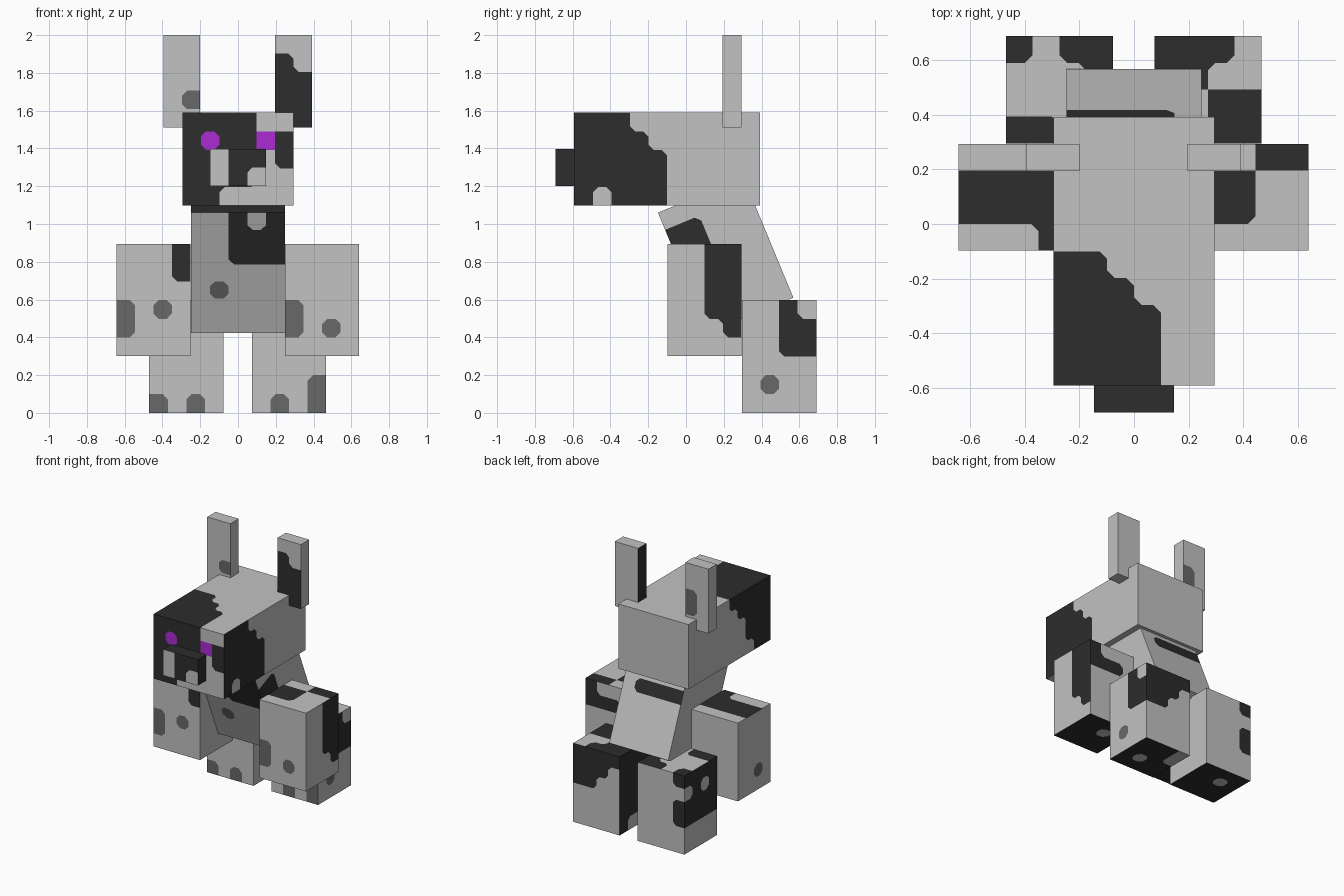
import bpy, bmesh, math
from mathutils import Vector

if "Cube" in bpy.data.objects:
    bpy.data.objects.remove(bpy.data.objects["Cube"])

# Flat colours
COLOURS = {
    "light_grey": (0.54, 0.54, 0.54, 1),
    "charcoal": (0.026, 0.026, 0.026, 1),
    "mid_grey": (0.14, 0.14, 0.14, 1),
    "purple": (0.407, 0.025, 0.638, 1),
}
MATS = []
for mat_name, rgba in COLOURS.items():
    m = bpy.data.materials.new(mat_name)
    m.diffuse_color = rgba
    m.use_nodes = True
    m.node_tree.nodes["Principled BSDF"].inputs["Base Color"].default_value = m.diffuse_color
    MATS.append(m)
L, D, M, P = range(4)

# face: (normal axis, side, u axis, v axis, flip winding)
FACES = {
    "front": (1, -1, 0, 2, False), "back": (1, 1, 0, 2, True),
    "right": (0, 1, 1, 2, False), "left": (0, -1, 1, 2, True),
    "top": (2, 1, 0, 1, False), "bottom": (2, -1, 0, 1, True),
}
CORNERS = [(-1, -1), (1, -1), (1, 1), (-1, 1)]
CUT = 0.28


def block(name, lo, hi, cells, paint=(), base=L, tilt=0.0):
    """Box whose faces are cut into cells; paint = (face, u0, v0, u1, v1, colour), inclusive.
    Outer corners of painted patches are clipped."""
    lo, hi = Vector(lo), Vector(hi)
    size = hi - lo
    bm = bmesh.new()

    def add(pts, colour, flip):
        f = bm.faces.new([bm.verts.new(p) for p in (reversed(pts) if flip else pts)])
        f.material_index = colour

    for face, (n, side, ua, va, flip) in FACES.items():
        rects = [r[1:] for r in paint if r[0] == face]
        nu, nv = (cells[ua], cells[va]) if rects else (1, 1)
        grid = {(i, j): base for i in range(nu) for j in range(nv)}
        for u0, v0, u1, v1, c in rects:
            for i in range(u0, u1 + 1):
                for j in range(v0, v1 + 1):
                    grid[i, j] = c

        def point(u, v):
            p = Vector((0, 0, 0))
            p[n] = side * size[n] / 2
            p[ua] = (u / nu - 0.5) * size[ua]
            p[va] = (v / nv - 0.5) * size[va]
            return p

        for (i, j), c in grid.items():
            quad = [point(i + (a + 1) / 2, j + (b + 1) / 2) for a, b in CORNERS]
            outline = []
            for k, (a, b) in enumerate(CORNERS):
                around = {grid.get((i + a, j)), grid.get((i, j + b)), grid.get((i + a, j + b))}
                other = around.pop()
                if around or other is None or other == c:
                    outline.append(quad[k])
                else:
                    p = quad[k].lerp(quad[k - 1], CUT)
                    q = quad[k].lerp(quad[(k + 1) % 4], CUT)
                    outline += [p, q]
                    add([p, quad[k], q], other, flip)
            add(outline, c, flip)

    bmesh.ops.remove_doubles(bm, verts=bm.verts, dist=1e-5)
    mesh = bpy.data.meshes.new(name)
    bm.to_mesh(mesh)
    bm.free()
    for m in MATS:
        mesh.materials.append(m)
    ob = bpy.data.objects.new(name, mesh)
    ob.location = (lo + hi) / 2
    ob.rotation_euler.x = tilt
    bpy.context.collection.objects.link(ob)
    return ob


# Head with dark mask and eyes
block("head", (-0.295, -0.592, 1.097), (0.295, 0.392, 1.589), (6, 10, 5), [
    ("front", 0, 0, 3, 4, D), ("front", 2, 0, 5, 0, L), ("front", 5, 2, 5, 3, D),
    ("front", 1, 3, 1, 3, P), ("front", 4, 3, 4, 3, P),
    ("right", 0, 0, 4, 2, D), ("right", 0, 3, 3, 3, D), ("right", 0, 4, 2, 4, D),
    ("right", 1, 0, 1, 0, L),
    ("left", 0, 0, 1, 0, D), ("left", 0, 1, 2, 2, D), ("left", 0, 3, 3, 3, D),
    ("left", 0, 4, 4, 4, D),
    ("top", 0, 0, 1, 4, D), ("top", 2, 0, 2, 3, D), ("top", 3, 0, 3, 2, D),
])

# Snout
block("snout", (-0.147, -0.692, 1.2), (0.147, -0.592, 1.398), (3, 1, 2), [
    ("front", 0, 0, 0, 1, L), ("front", 2, 0, 2, 0, L),
], base=D)

# Ears
block("left_ear", (-0.395, 0.194, 1.51), (-0.2, 0.294, 2.0), (2, 1, 5), [
    ("front", 1, 1, 1, 1, M), ("back", 1, 1, 1, 2, M),
])
block("right_ear", (0.197, 0.194, 1.51), (0.393, 0.294, 2.0), (2, 1, 5), [
    ("front", 0, 0, 0, 3, D), ("front", 1, 0, 1, 2, D), ("left", 0, 0, 0, 4, D),
])

# Body, leaning back
block("body", (-0.248, -0.035, 0.49), (0.248, 0.455, 1.18), (5, 5, 7), [
    ("front", 2, 4, 4, 6, D), ("front", 3, 6, 3, 6, L), ("front", 1, 2, 1, 2, M),
    ("right", 0, 4, 1, 5, D), ("back", 0, 4, 3, 4, D), ("top", 0, 0, 4, 1, D),
], tilt=math.radians(22.5))

# Front legs
LEG = (4, 4, 6)
block("right_front_leg", (0.25, -0.098, 0.3), (0.641, 0.294, 0.895), LEG, [
    ("front", 0, 1, 0, 2, M), ("front", 2, 1, 2, 1, M),
    ("right", 2, 2, 2, 5, D), ("right", 3, 1, 3, 5, D),
    ("top", 0, 1, 1, 2, D), ("top", 2, 3, 3, 3, D),
    ("back", 3, 4, 3, 5, D), ("back", 1, 4, 2, 4, D),
    ("bottom", 0, 0, 3, 3, D), ("bottom", 1, 2, 1, 2, L),
])
block("left_front_leg", (-0.643, -0.098, 0.3), (-0.252, 0.294, 0.895), LEG, [
    ("front", 0, 1, 0, 2, M), ("front", 2, 2, 2, 2, M), ("front", 3, 4, 3, 5, D),
    ("left", 1, 1, 1, 1, M), ("top", 0, 1, 3, 2, D), ("top", 3, 0, 3, 0, D),
    ("bottom", 0, 0, 3, 3, D), ("bottom", 1, 2, 1, 2, L),
])

# Back legs
block("right_back_leg", (0.075, 0.296, 0.0), (0.467, 0.69, 0.598), LEG, [
    ("front", 1, 0, 1, 0, M), ("front", 3, 0, 3, 1, M),
    ("right", 2, 3, 2, 5, D), ("right", 3, 3, 3, 4, D), ("right", 1, 1, 1, 1, M),
    ("left", 0, 1, 3, 5, D), ("left", 3, 0, 3, 0, D),
    ("back", 2, 3, 3, 5, D), ("back", 1, 4, 1, 5, D), ("back", 0, 5, 0, 5, D),
    ("top", 0, 3, 2, 3, D), ("top", 0, 2, 1, 2, D), ("top", 2, 0, 3, 1, D),
    ("bottom", 0, 0, 3, 3, D), ("bottom", 0, 2, 0, 3, L), ("bottom", 2, 1, 2, 1, L),
])
block("left_back_leg", (-0.47, 0.296, 0.0), (-0.077, 0.69, 0.598), LEG, [
    ("front", 0, 0, 0, 0, M), ("front", 2, 0, 2, 0, M),
    ("left", 0, 2, 3, 5, D), ("left", 1, 4, 1, 4, L), ("left", 3, 4, 3, 4, L),
    ("back", 0, 2, 0, 3, D), ("back", 0, 5, 0, 5, D),
    ("top", 0, 0, 1, 0, D), ("top", 0, 3, 0, 3, D), ("top", 2, 3, 3, 3, D),
    ("top", 3, 2, 3, 2, D),
    ("bottom", 0, 0, 3, 3, D), ("bottom", 1, 2, 1, 2, L),
])
